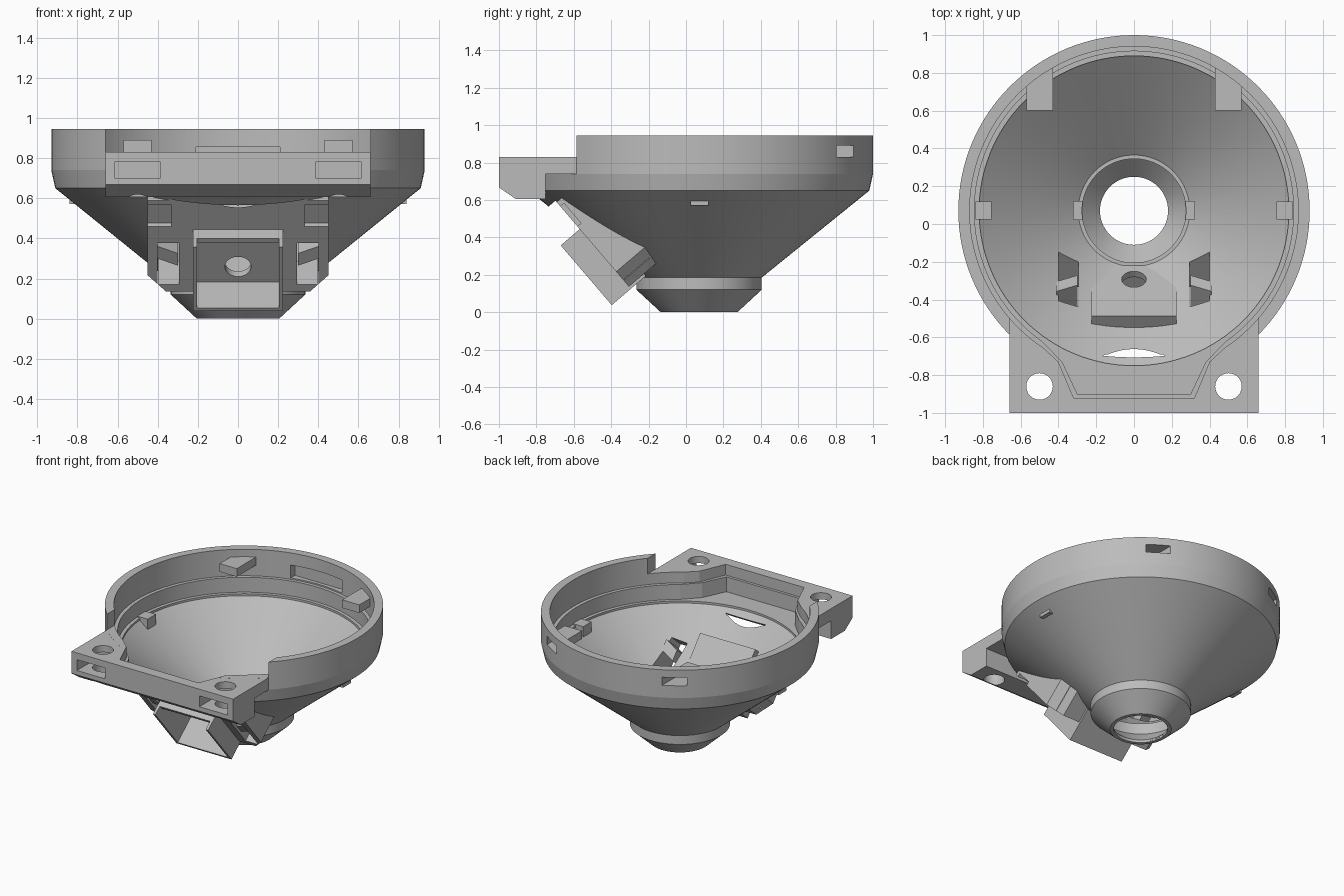
import bpy, bmesh, math
from mathutils import Vector

if "Cube" in bpy.data.objects:
    bpy.data.objects.remove(bpy.data.objects["Cube"])

grey = bpy.data.materials.new("plain grey")
grey.diffuse_color = (0.5, 0.5, 0.5, 1)
grey.use_nodes = True
grey.node_tree.nodes["Principled BSDF"].inputs["Base Color"].default_value = grey.diffuse_color
CY = 0.07                      # funnel axis offset in y
O = Vector((0, -0.67, 0.357))  # tilted frame: u runs down the slope, v runs inward
U = Vector((0, 0.65, -0.76)).normalized()
V = Vector((0, 0.76, 0.65)).normalized()


def finish(name, bm):
    bmesh.ops.remove_doubles(bm, verts=bm.verts, dist=1e-5)
    bmesh.ops.recalc_face_normals(bm, faces=bm.faces)
    me = bpy.data.meshes.new(name)
    bm.to_mesh(me)
    bm.free()
    me.materials.append(grey)
    ob = bpy.data.objects.new(name, me)
    bpy.context.collection.objects.link(ob)
    return ob


def prism(name, pts, offset):
    bm = bmesh.new()
    f = bm.faces.new([bm.verts.new(p) for p in pts])
    r = bmesh.ops.extrude_face_region(bm, geom=[f])
    bmesh.ops.translate(bm, vec=offset, verts=[g for g in r["geom"] if isinstance(g, bmesh.types.BMVert)])
    return finish(name, bm)


def box(name, x0, x1, y0, y1, z0, z1):
    return prism(name, [(x0, y0, z0), (x1, y0, z0), (x1, y1, z0), (x0, y1, z0)], (0, 0, z1 - z0))


def plan(name, pts, z0, z1):
    return prism(name, [(x, y, z0) for x, y in pts], (0, 0, z1 - z0))


def tilted(name, pts, v0, v1):
    return prism(name, [O + Vector((x, 0, 0)) + U * u + V * v0 for x, u in pts], V * (v1 - v0))


def tbox(name, x0, x1, u0, u1, v0, v1):
    return tilted(name, [(x0, u0), (x1, u0), (x1, u1), (x0, u1)], v0, v1)


def lathe(name, prof, n=128):
    bm = bmesh.new()
    vs = [bm.verts.new((r, CY, z)) for r, z in prof]
    es = [bm.edges.new(p) for p in zip(vs, vs[1:])]
    bmesh.ops.spin(bm, geom=vs + es, cent=(0, CY, 0), axis=(0, 0, 1), angle=2 * math.pi, steps=n)
    return finish(name, bm)


def rod(name, a, b, r):
    bm = bmesh.new()
    d = Vector(b) - Vector(a)
    bmesh.ops.create_cone(bm, cap_ends=True, segments=48, radius1=r, radius2=r, depth=d.length)
    bm.transform(d.to_track_quat('Z', 'Y').to_matrix().to_4x4())
    bmesh.ops.translate(bm, vec=(Vector(a) + Vector(b)) / 2, verts=bm.verts)
    return finish(name, bm)


def combine(ob, tool, op='DIFFERENCE'):
    m = ob.modifiers.new("cut", 'BOOLEAN')
    m.operation, m.solver, m.object = op, 'EXACT', tool
    bpy.context.view_layer.update()
    dg = bpy.context.evaluated_depsgraph_get()
    me = bpy.data.meshes.new_from_object(ob.evaluated_get(dg))
    ob.modifiers.clear()
    ob.data = me
    bpy.data.objects.remove(tool)


# funnel outer body
funnel = lathe("funnel", [(0, 0), (.205, 0), (.335, .12), (.335, .185), (.91, .65),
                          (.93, .74), (.93, .945), (0, .945)])
# open the rim at the front, then add the mounting block
combine(funnel, box("rim_gap", -.66, .66, -1.2, -.49, .83, 1.1))
side = [(-1, .8295), (-.5, .8295), (-.5, .74), (-.75, .74), (-.75, .605), (-.91, .605), (-1, .667)]
combine(funnel, prism("block", [(-.66, y, z) for y, z in side], (1.32, 0, 0)), 'UNION')
# flat sloping clip mount on the front of the cone
combine(funnel, tbox("flat", -.45, .45, -.2, .6, -.05, .135))
combine(funnel, tilted("mount", [(-.45, -.19), (.45, -.19), (.45, .3), (.36, .405), (-.36, .405), (-.45, .3)],
                       .134, .45), 'UNION')
# inner void with stepped ledges
combine(funnel, lathe("void", [(0, -.05), (.18, -.05), (.18, .02), (.275, .12), (.275, .2), (.295, .2),
                               (.82, .625), (.82, .64), (.845, .64), (.845, .75), (.87, .75), (.87, 1.1), (0, 1.1)]))
# stepped cavity reaching into the block
for d, z0, z1 in ((0, .75, 1.1), (.02, .64, .8)):
    half = [(.62 - d, -.525 + d), (.40 - d, -.73), (.32 - d, -.92 + d)]
    pts = [(.3, -.52)] + half + [(-x, y) for x, y in reversed(half)] + [(-.3, -.52)]
    combine(funnel, plan("cavity", pts, z0, z1))
# rear recess in the rim
combine(funnel, box("recess", -.21, .21, .8, .965, .76, .855))
# box pocket passes through the cone wall
combine(funnel, tbox("pocket", -.205, .205, .03, .4, 0, .2))
combine(funnel, rod("hole", O + U * .3 + V * .1, O + U * .3 + V * .35, .065))

for s in (-1, 1):
    def mx(a, b):
        return (a, b) if s > 0 else (-b, -a)
    # rim windows, screw holes, nut slots, neck notches
    combine(funnel, box("window", *mx(.43, .57), .6, 1.1, .83, .89))
    combine(funnel, rod("screw", (.5 * s, -.86, .5), (.5 * s, -.86, 1), .07))
    combine(funnel, box("nut_slot", *mx(.385, .615), -1.1, -.77, .70, .78))
    combine(funnel, box("notch", *mx(.25, .32), .025, .12, .14, .3))
    # clip slots and shallow upper steps in the mount
    combine(funnel, tbox("clip_slot", *mx(.295, .4), .09, .36, .05, .5))
    combine(funnel, tbox("step", *mx(.33, .46), -.16, -.02, .1, .16))
    # clip arms and locating tabs
    tilted("clip_arm", [(s * .3, .17), (s * .41, .12), (s * .41, .2), (s * .3, .25)], .15, .31)
    box("locating_tab", *mx(.755, .84), .025, .12, .57, .65)

# tilted sensor box with an open pocket and a round opening
holder = tbox("holder_box", -.225, .225, 0, .42, 0, .24)
combine(holder, tbox("pocket", -.205, .205, .03, .4, -.1, .2))
combine(holder, tbox("mouth", -.205, .205, -.1, .05, -.1, .066))
combine(holder, rod("hole", O + U * .3 + V * .1, O + U * .3 + V * .35, .065))
combine(holder, box("foot_cut", -.5, .5, -.6, 0, -.2, .037))

# smooth the round walls, keep edges sharp
for ob in bpy.context.scene.objects:
    bpy.ops.object.select_all(action='DESELECT')
    ob.select_set(True)
    bpy.context.view_layer.objects.active = ob
    bpy.ops.object.shade_smooth_by_angle(angle=math.radians(10))
